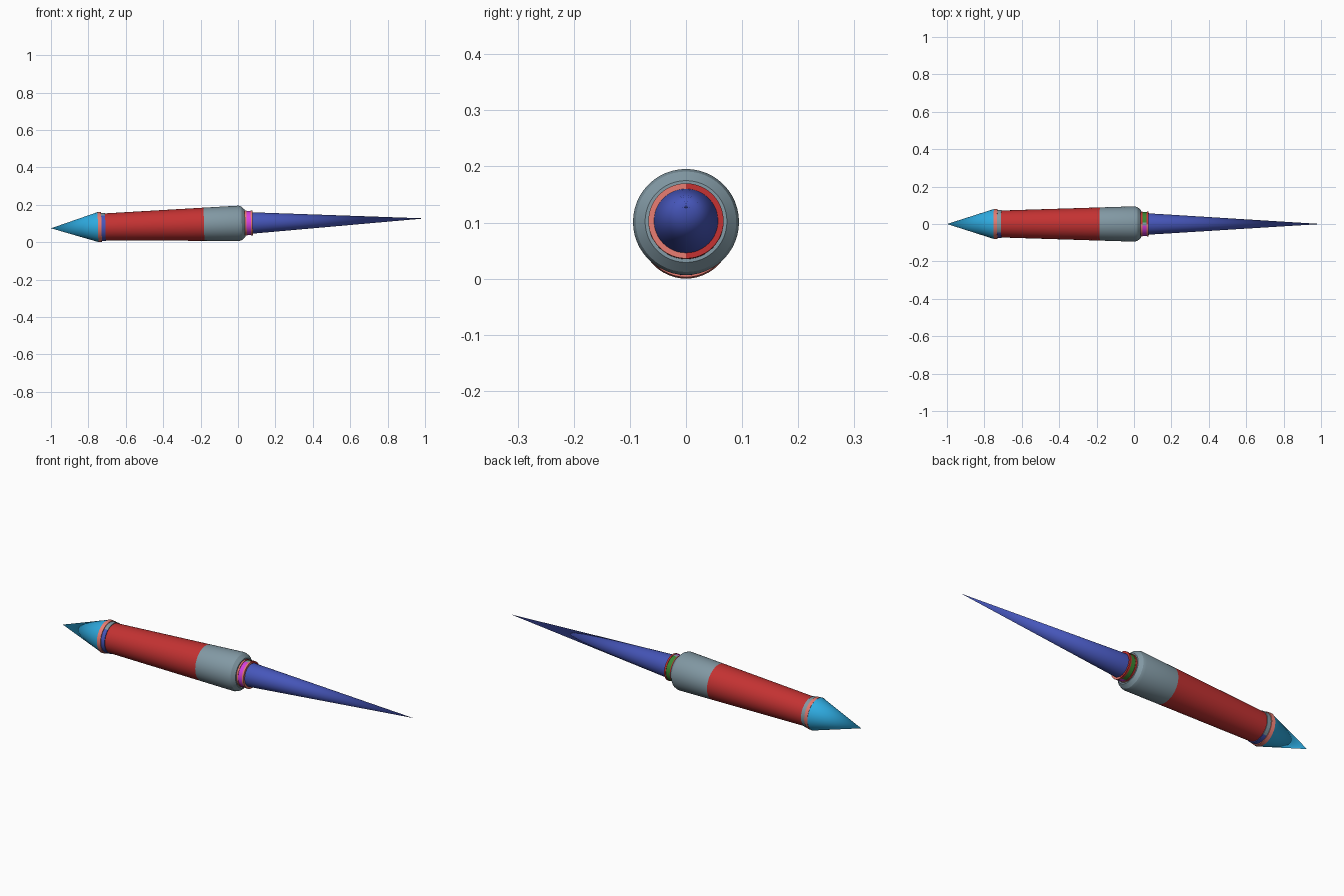
import bpy, bmesh, math
from mathutils import Matrix

if "Cube" in bpy.data.objects:
    bpy.data.objects.remove(bpy.data.objects["Cube"])

SIDES = 48
SLOPE = 0.0265
# the whole body leans slightly nose-up about the y axis
TILT = Matrix.Translation((0, 0, 0.101)) @ Matrix.Rotation(-math.atan(SLOPE), 4, 'Y')


def material(name, hex_code):
    rgb = [int(hex_code[i:i + 2], 16) / 255 for i in (0, 2, 4)]
    lin = [c / 12.92 if c <= 0.04045 else ((c + 0.055) / 1.055) ** 2.4 for c in rgb]
    m = bpy.data.materials.new(name)
    m.diffuse_color = (*lin, 1)
    m.use_nodes = True
    m.node_tree.nodes["Principled BSDF"].inputs["Base Color"].default_value = m.diffuse_color
    return m


RED = material("red", "C43232")
GREY = material("blue_grey", "8299A4")
CYAN = material("sky_blue", "2FADE3")
INDIGO = material("indigo", "4656BA")
PINK = material("pink", "E87C72")
MAGENTA = material("magenta", "D63FE0")
GREEN = material("green", "3A8530")


def lathe(name, profile, mats, rule=None):
    """Revolve (x, radius) points around x; rule(y, z) picks the material."""
    bm = bmesh.new()
    rings = []
    for x, r in profile:
        if r == 0:
            rings.append([bm.verts.new((x, 0, 0))])
        else:
            rings.append([bm.verts.new((x, r * math.cos(2 * math.pi * i / SIDES),
                                        r * math.sin(2 * math.pi * i / SIDES)))
                          for i in range(SIDES)])
    for a, b in zip(rings, rings[1:]):
        for i in range(SIDES):
            j = (i + 1) % SIDES
            if len(a) == 1:
                bm.faces.new((a[0], b[j], b[i]))
            elif len(b) == 1:
                bm.faces.new((a[i], a[j], b[0]))
            else:
                bm.faces.new((a[i], a[j], b[j], b[i]))
    bmesh.ops.recalc_face_normals(bm, faces=bm.faces)
    if rule:
        for f in bm.faces:
            c = f.calc_center_median()
            f.material_index = rule(c.y, c.z)
    bm.transform(TILT)
    me = bpy.data.meshes.new(name)
    bm.to_mesh(me)
    bm.free()
    for m in mats:
        me.materials.append(m)
    ob = bpy.data.objects.new(name, me)
    bpy.context.collection.objects.link(ob)
    bpy.ops.object.select_all(action='DESELECT')
    ob.select_set(True)
    bpy.context.view_layer.objects.active = ob
    bpy.ops.object.shade_smooth_by_angle(angle=math.radians(25))
    return ob


def back_half(y, z):
    return 1 if y > 0 else 0


def neck_rule(y, z):
    if z > 0 and abs(y) < 0.012:
        return 2
    return 1 if y > 0 else 0


def ring(name, x0, x1, r, inner, mats, rule):
    lathe(name, [(x0, inner), (x0, r), (x1, r), (x1, inner)], mats, rule)


# pointed tail cone
lathe("tail_cone", [(-1, 0), (-0.749, 0.08), (-0.749, 0)], [CYAN])
# tail collar: raised pink ring and two-tone band
lathe("tail_ring", [(-0.749, 0), (-0.749, 0.081), (-0.73, 0.079), (-0.73, 0)], [PINK])
ring("tail_band", -0.731, -0.709, 0.0755, 0.04, [INDIGO, GREY],
     lambda y, z: 1 if y + 0.7 * z > 0.0 else 0)
# tapered barrel
lathe("barrel", [(-0.72, 0), (-0.712, 0.072), (-0.182, 0.0887)], [RED])
# grey sleeve with chamfered shoulder
lathe("sleeve", [(-0.182, 0.0887), (0.005, 0.0945), (0.02, 0.0895), (0.037, 0.073), (0.037, 0)], [GREY])
# neck: two thin rings with a coloured band between
ring("neck_ring_inner", 0.035, 0.046, 0.067, 0.03, [PINK, RED], back_half)
ring("neck_band", 0.045, 0.07, 0.065, 0.03, [MAGENTA, GREEN, GREY], neck_rule)
ring("neck_ring_outer", 0.069, 0.078, 0.067, 0.03, [PINK, RED], back_half)
# long needle cone
lathe("needle_cone", [(0.07, 0), (0.07, 0.0575), (1, 0)], [INDIGO])
